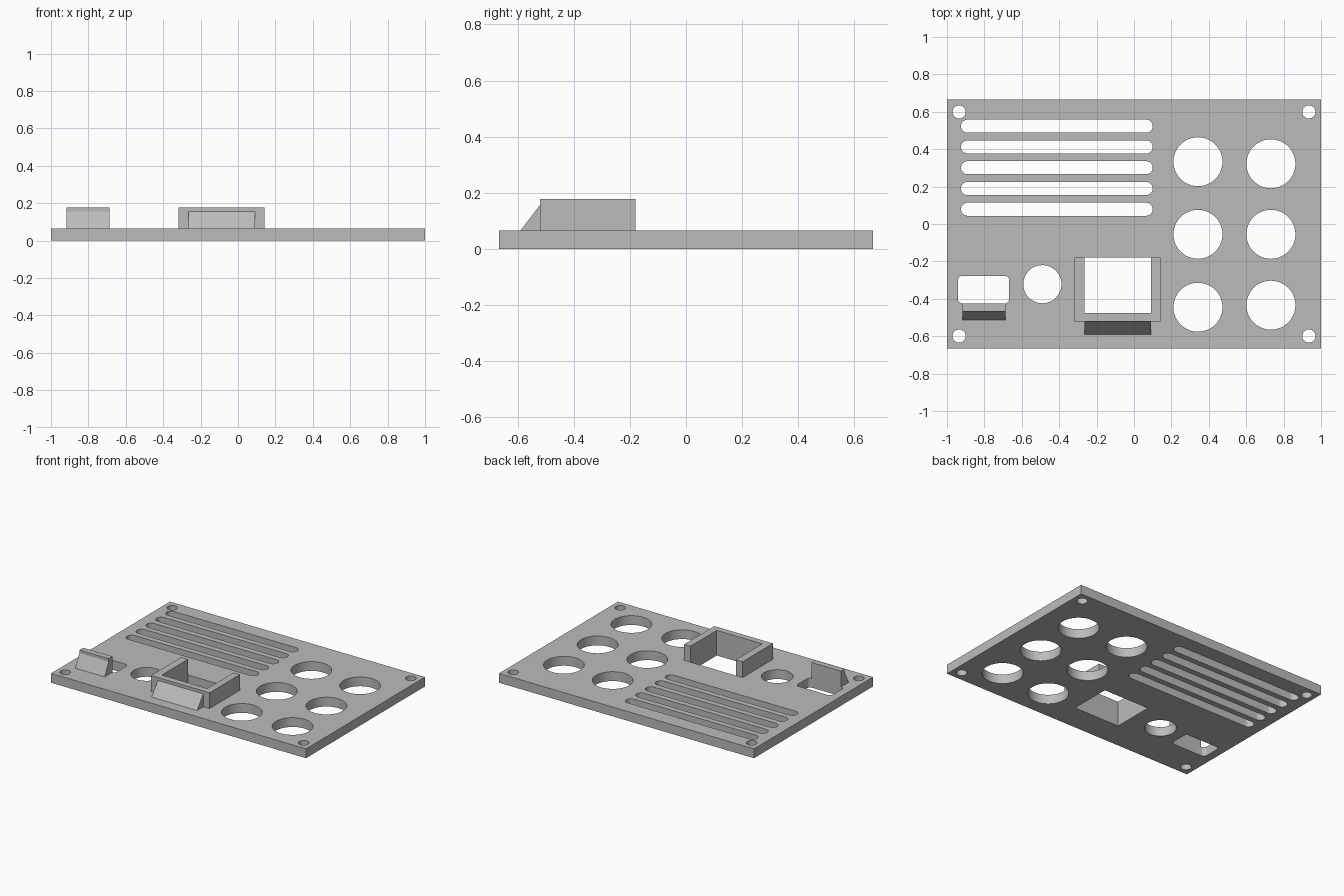
import bpy, bmesh
from math import cos, sin, pi
from mathutils import Vector

cube = bpy.data.objects.get("Cube")
if cube:
    bpy.data.objects.remove(cube)

grey = bpy.data.materials.new("mid grey")
grey.use_nodes = True
grey.diffuse_color = (0.5, 0.5, 0.5, 1)
grey.node_tree.nodes["Principled BSDF"].inputs["Base Color"].default_value = (0.5, 0.5, 0.5, 1)

HALF_DEPTH = 0.666
PLATE_TOP = 0.066
TOP = 0.178
LIP = 0.157


def add_object(name, mesh):
    obj = bpy.data.objects.new(name, mesh)
    bpy.context.collection.objects.link(obj)
    mesh.materials.clear()
    mesh.materials.append(grey)
    return obj


def rounded(x0, x1, y0, y1, r, steps=12):
    """Outline of a rectangle with rounded corners; a circle when r is half its size."""
    corners = [(x1 - r, y1 - r), (x0 + r, y1 - r), (x0 + r, y0 + r), (x1 - r, y0 + r)]
    points = []
    for quarter, (cx, cy) in enumerate(corners):
        for i in range(steps + 1):
            a = (quarter + i / steps) * pi / 2
            p = (cx + r * cos(a), cy + r * sin(a))
            if not points or (Vector(p) - Vector(points[-1])).length > 1e-4:
                points.append(p)
    if (Vector(points[0]) - Vector(points[-1])).length < 1e-4:
        points.pop()
    return points


def circle(x, y, r):
    return rounded(x - r, x + r, y - r, y + r, r)


def box(x0, x1, y0, y1):
    return [(x0, y0), (x1, y0), (x1, y1), (x0, y1)]


def pierced_plate(name, outlines, height):
    """Flat plate from a border outline and hole outlines."""
    curve = bpy.data.curves.new(name, "CURVE")
    curve.dimensions = "2D"
    curve.fill_mode = "BOTH"
    curve.extrude = height / 2
    for outline in outlines:
        spline = curve.splines.new("POLY")
        spline.points.add(len(outline) - 1)
        for point, (x, y) in zip(spline.points, outline):
            point.co = (x, y, 0, 1)
        spline.use_cyclic_u = True
    helper = bpy.data.objects.new(name + " outline", curve)
    bpy.context.collection.objects.link(helper)
    bpy.context.view_layer.update()
    graph = bpy.context.evaluated_depsgraph_get()
    mesh = bpy.data.meshes.new_from_object(helper.evaluated_get(graph))
    bpy.data.objects.remove(helper)
    bm = bmesh.new()
    bm.from_mesh(mesh)
    bmesh.ops.translate(bm, verts=bm.verts, vec=(0, 0, height / 2))
    bmesh.ops.remove_doubles(bm, verts=bm.verts, dist=1e-5)
    bmesh.ops.recalc_face_normals(bm, faces=bm.faces)
    bm.to_mesh(mesh)
    bm.free()
    return add_object(name, mesh)


def prism(name, points, direction):
    """Solid made by pushing a flat profile along a direction."""
    bm = bmesh.new()
    face = bm.faces.new([bm.verts.new(p) for p in points])
    result = bmesh.ops.extrude_face_region(bm, geom=[face], use_keep_orig=True)
    moved = [g for g in result["geom"] if isinstance(g, bmesh.types.BMVert)]
    bmesh.ops.translate(bm, verts=moved, vec=direction)
    bmesh.ops.recalc_face_normals(bm, faces=bm.faces)
    mesh = bpy.data.meshes.new(name)
    bm.to_mesh(mesh)
    bm.free()
    return add_object(name, mesh)


# Panel with its screw holes, vent slots, button holes and windows
outlines = [box(-1, 1, -HALF_DEPTH, HALF_DEPTH)]
outlines += [circle(sx * 0.935, sy * 0.599, 0.035) for sx in (-1, 1) for sy in (-1, 1)]
for i in range(5):
    y = 0.523 - i * 0.111
    outlines.append(rounded(-0.925, 0.1, y - 0.035, y + 0.035, 0.0349))
for x, rows in ((0.342, (0.333, -0.055, -0.445)), (0.732, (0.322, -0.055, -0.434))):
    outlines += [circle(x, y, 0.131) for y in rows]
outlines.append(circle(-0.49, -0.322, 0.102))
outlines.append(rounded(-0.942, -0.667, -0.425, -0.277, 0.025))
outlines.append(box(-0.265, 0.092, -0.475, -0.18))
panel = pierced_plate("panel", outlines, PLATE_TOP)

# Three-sided socket wall, open at the back
wall = [(-0.318, -0.18), (-0.318, -0.52), (0.141, -0.52), (0.141, -0.18),
        (0.092, -0.18), (0.092, -0.475), (-0.265, -0.475), (-0.265, -0.18)]
prism("socket_wall", [(x, y, PLATE_TOP) for x, y in wall], (0, 0, TOP - PLATE_TOP))

# Sloped brace in front of the socket
brace = [(-0.59, PLATE_TOP), (-0.52, PLATE_TOP), (-0.52, LIP)]
prism("socket_brace", [(-0.265, y, z) for y, z in brace], (0.357, 0, 0))

# Upright tab with a sloped front beside the small window
tab = [(-0.512, PLATE_TOP), (-0.425, PLATE_TOP), (-0.425, TOP), (-0.467, TOP), (-0.467, LIP)]
prism("switch_tab", [(-0.917, y, z) for y, z in tab], (0.23, 0, 0))

# Smooth hole walls, sharp rims
bpy.ops.object.select_all(action="DESELECT")
panel.select_set(True)
bpy.context.view_layer.objects.active = panel
bpy.ops.object.shade_smooth_by_angle()
